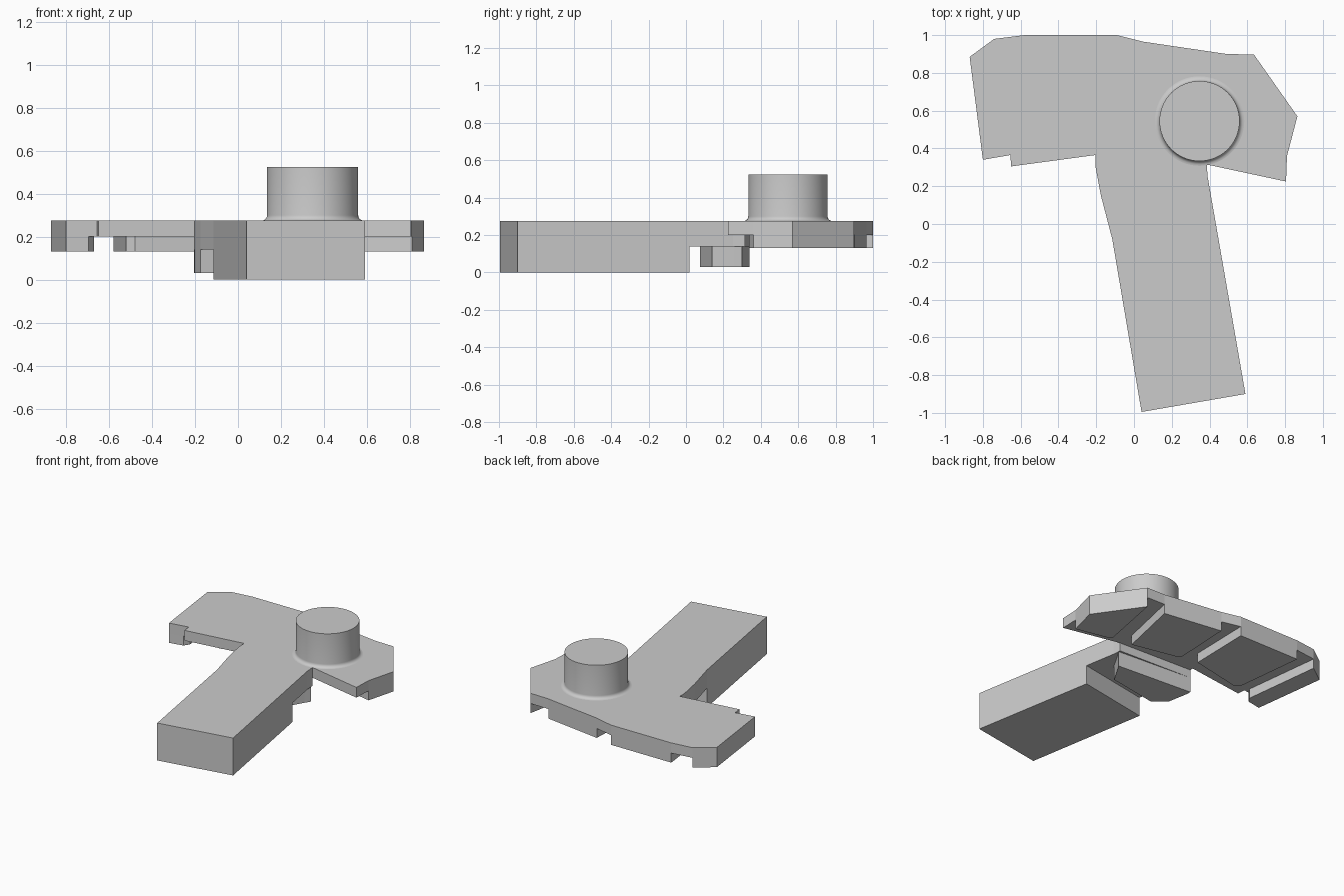
import bpy
import bmesh
import math
from mathutils import Matrix

cube = bpy.data.objects.get("Cube")
if cube:
    bpy.data.objects.remove(cube, do_unlink=True)

grey = bpy.data.materials.new("plain_grey")
grey.use_nodes = True
COLOUR = (0.6, 0.6, 0.6, 1)
grey.diffuse_color = COLOUR
grey.node_tree.nodes["Principled BSDF"].inputs["Base Color"].default_value = COLOUR


def finish(name, bm):
    bmesh.ops.recalc_face_normals(bm, faces=bm.faces)
    mesh = bpy.data.meshes.new(name)
    bm.to_mesh(mesh)
    bm.free()
    mesh.materials.append(grey)
    obj = bpy.data.objects.new(name, mesh)
    bpy.context.collection.objects.link(obj)
    return obj


def slab(name, outline, bottom, top):
    """Extrude a flat outline between two heights."""
    bm = bmesh.new()
    face = bm.faces.new([bm.verts.new((x, y, bottom)) for x, y in outline])
    new = bmesh.ops.extrude_face_region(bm, geom=[face])["geom"]
    verts = [v for v in new if isinstance(v, bmesh.types.BMVert)]
    bmesh.ops.translate(bm, verts=verts, vec=(0, 0, top - bottom))
    return finish(name, bm)


TOP, PLATE, FEET, NECK, BLOCK = 0.275, 0.2, 0.13, 0.14, 0.03

# Head plate
slab("head_plate", [
    (-0.87, 0.885), (-0.8, 0.34), (-0.655, 0.365), (-0.65, 0.305),
    (-0.205, 0.365), (-0.205, 0.34), (0.385, 0.315), (0.805, 0.225), (0.81, 0.36),
    (0.865, 0.57), (0.635, 0.897), (0.49, 0.9), (0.05, 0.965),
    (-0.09, 1.0), (-0.58, 1.0), (-0.74, 0.98)], PLATE, TOP)

# Handle, its narrow neck and the block hanging below the neck
slab("handle", [(0.04, -0.995), (0.59, -0.9), (0.43, 0.02), (-0.115, -0.08)], 0, TOP)
slab("neck", [
    (-0.115, -0.08), (0.43, 0.02), (0.39, 0.25), (0.385, 0.315),
    (-0.205, 0.34), (-0.205, 0.31), (-0.175, 0.15)], NECK, TOP)
slab("neck_block", [
    (-0.08, 0.075), (0.29, 0.14), (0.36, 0.26), (0.385, 0.3),
    (-0.205, 0.34), (-0.203, 0.3), (-0.175, 0.15)], BLOCK, NECK)
slab("neck_end", [(0.385, 0.28), (0.385, 0.315), (-0.205, 0.34), (-0.2, 0.3)], NECK, PLATE)

# Raised pads under the head, separated by grooves
pads = {
    "pad_left": [(0.81, 0.36), (0.865, 0.57), (0.635, 0.897), (0.545, 0.43), (0.57, 0.41)],
    "pad_mid_left": [(0.39, 0.44), (0.49, 0.9), (0.05, 0.965), (0.03, 0.53), (0.06, 0.51)],
    "pad_mid_right": [(-0.1, 0.54), (-0.09, 1.0), (-0.58, 1.0), (-0.52, 0.48), (-0.48, 0.46)],
    "pad_right": [(-0.695, 0.36), (-0.67, 0.4), (-0.74, 0.98), (-0.87, 0.885), (-0.8, 0.34)],
}
for name, outline in pads.items():
    slab(name, outline, FEET, PLATE)

# Round post with a filleted foot
RADIUS, FILLET, HEIGHT = 0.212, 0.025, 0.523
profile = [(0, HEIGHT), (RADIUS, HEIGHT)]
for i in range(6):
    a = i / 5 * math.pi / 2
    profile.append((RADIUS + FILLET * (1 - math.cos(a)), TOP + FILLET * (1 - math.sin(a))))
bm = bmesh.new()
verts = [bm.verts.new((r, 0, z)) for r, z in profile]
edges = [bm.edges.new(pair) for pair in zip(verts, verts[1:])]
bmesh.ops.spin(bm, geom=verts + edges, cent=(0, 0, 0), axis=(0, 0, 1),
               angle=math.tau, steps=64)
bmesh.ops.remove_doubles(bm, verts=bm.verts, dist=0.0005)
bmesh.ops.transform(bm, matrix=Matrix.Translation((0.347, 0.545, 0)), verts=bm.verts)
post = finish("round_post", bm)
bpy.ops.object.select_all(action="DESELECT")
post.select_set(True)
bpy.context.view_layer.objects.active = post
bpy.ops.object.shade_smooth_by_angle(angle=math.radians(35))
